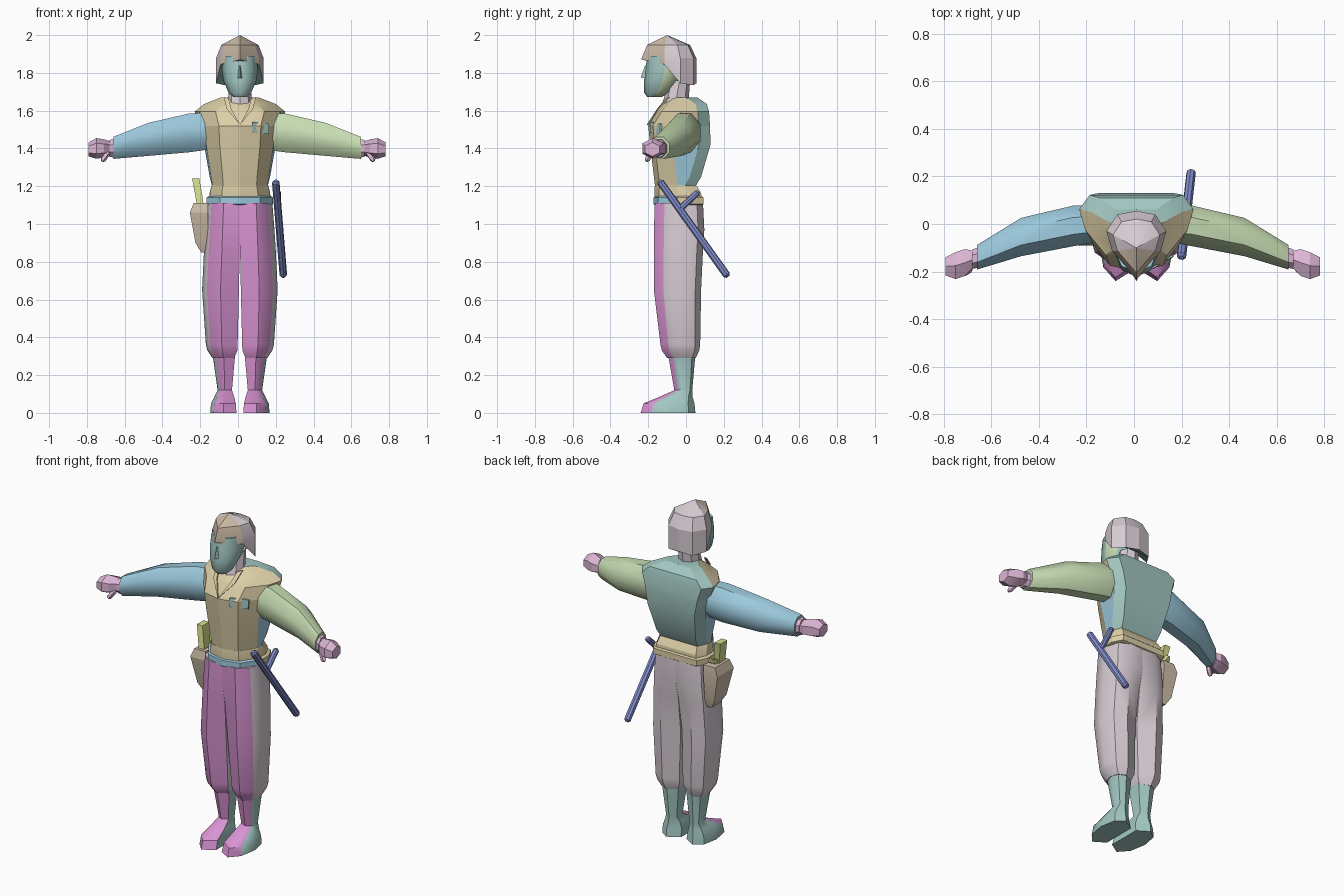
import bpy, bmesh
from math import cos, sin, pi, radians
from mathutils import Vector

cube = bpy.data.objects.get("Cube")
if cube:
    bpy.data.objects.remove(cube, do_unlink=True)


def material(name, *rgb):
    col = [(c / 255) ** 2.2 for c in rgb] + [1]
    m = bpy.data.materials.new(name)
    m.use_nodes = True
    m.diffuse_color = col
    node = next(n for n in m.node_tree.nodes if n.type == 'BSDF_PRINCIPLED')
    node.inputs["Base Color"].default_value = col
    return m


tan = material("tan", 220, 206, 166)
teal = material("pale teal", 160, 197, 192)
blue = material("light blue", 156, 202, 222)
green = material("light green", 196, 218, 176)
magenta = material("magenta", 218, 148, 212)
mauve = material("grey mauve", 214, 203, 210)
pink = material("pink", 220, 180, 212)
brown = material("soft brown", 206, 189, 168)
violet = material("periwinkle", 130, 142, 204)
yellow = material("yellow", 215, 220, 140)
CX = 0.01  # body centre line


def loft(name, rings, mats, rule=None, angle=35):
    """Skin a stack of equal rings; rule(i, n) picks the material of side i, caps use the last."""
    bm = bmesh.new()
    rows = [[bm.verts.new(p) for p in r] for r in rings]
    n = len(rows[0])
    for a, b in zip(rows, rows[1:]):
        for i in range(n):
            j = (i + 1) % n
            f = bm.faces.new((a[i], a[j], b[j], b[i]))
            f.material_index = rule(i, n) if rule else 0
    for r in (rows[0], rows[-1]):
        bm.faces.new(r).material_index = len(mats) - 1
    bmesh.ops.remove_doubles(bm, verts=bm.verts, dist=0.0002)
    bmesh.ops.recalc_face_normals(bm, faces=bm.faces)
    me = bpy.data.meshes.new(name)
    bm.to_mesh(me)
    bm.free()
    for m in mats:
        me.materials.append(m)
    ob = bpy.data.objects.new(name, me)
    bpy.context.collection.objects.link(ob)
    bpy.ops.object.select_all(action='DESELECT')
    ob.select_set(True)
    bpy.context.view_layer.objects.active = ob
    bpy.ops.object.shade_smooth_by_angle(angle=radians(angle))
    return ob


def mirrored(half, z):
    """Full ring from half-outline points running front to back."""
    other = [(-x, y) for x, y in half[-2:0:-1]]
    return [(CX + x, y, z) for x, y in half + other]


def oval(z, w, yf, yb, n=8):
    c, r = (yf + yb) / 2, (yb - yf) / 2
    return [(CX + w * sin(2 * pi * i / n), c - r * cos(2 * pi * i / n), z) for i in range(n)]


def rod(name, a, b, r, mat, n=8):
    a, b = Vector(a), Vector(b)
    u = (b - a).orthogonal().normalized()
    v = (b - a).normalized().cross(u)
    ring = [(u * cos(2 * pi * i / n) + v * sin(2 * pi * i / n)) * r for i in range(n)]
    tip = (b - a).normalized() * r * 0.6
    return loft(name, [[a - tip + p * .5 for p in ring], [a + p for p in ring],
                       [b + p for p in ring], [b + tip + p * .5 for p in ring]], [mat])


def rect(z, x0, x1, y0, y1):
    return [(x0, y0, z), (x1, y0, z), (x1, y1, z), (x0, y1, z)]


def plate(name, pts, mat, thick=0.008):
    return loft(name, [pts, [(x, y - thick, z) for x, y, z in pts]], [mat])


# Trousers and boots: seven-sided rings, front sides in their own colour
def leg_ring(s, z, xi, xo, yf, yb, k):
    m, xm = (yf + yb) / 2, xi + (xo - xi) * 0.5
    q = xi + (xo - xi) * 0.87
    pts = [(xi, m + k * (yf - m)), (xm, yf), (q, m + .6 * (yf - m)), (xo, m + .1 * (yb - m)),
           (q, m + .75 * (yb - m)), (xm, yb), (xi, m + k * (yb - m))]
    return [(CX + s * x, y, z) for x, y in pts]


trousers = [(1.11, 0, .172, -.165, .09, .97), (.97, 0, .183, -.17, .097, .92),
            (.86, .001, .19, -.17, .09, .75), (.65, .005, .2, -.17, .08, .6),
            (.36, .012, .18, -.135, .075, .6), (.33, .013, .172, -.128, .07, .6),
            (.29, .03, .145, -.1, .052, .6)]
boots = [(.31, .025, .145, -.095, .05, .6), (.12, .042, .118, -.062, .033, .6),
         (.085, .03, .135, -.14, .035, .6), (.05, .022, .153, -.225, .045, .65),
         (0, .018, .157, -.24, .05, .7)]
for side, s in (("left", 1), ("right", -1)):
    front = lambda i, n: 0 if i < 2 else 1
    loft(side + "_trouser_leg", [leg_ring(s, *r) for r in trousers], [magenta, mauve], front, 40)
    loft(side + "_boot", [leg_ring(s, *r) for r in boots], [magenta, teal], front, 40)


# Vest: tan front, blue flanks, teal back
def vest_ring(z, w, wb, yf, yb, depth=.12):
    return mirrored([(0, yf), (.6 * w, yf + .025), (w, yf + depth), (wb, yb - .06),
                     (.82 * wb, yb), (0, yb)], z)


def vest_rule(i, n):
    i = min(i, n - 1 - i)
    return 0 if i < 2 else 1 if i == 2 else 2


loft("vest", [vest_ring(1.19, .145, .145, -.163, .045), vest_ring(1.25, .152, .16, -.17, .08),
              vest_ring(1.42, .178, .19, -.19, .13), vest_ring(1.52, .185, .212, -.2, .127)],
     [tan, blue, teal], vest_rule, 25)
loft("vest_shoulders", [vest_ring(1.52, .185, .212, -.2, .127),
                        vest_ring(1.595, .215, .24, -.155, .122, .13),
                        vest_ring(1.635, .15, .19, -.125, .11, .12),
                        vest_ring(1.67, .085, .1, -.085, .06, .07)],
     [tan, teal], lambda i, n: 0 if vest_rule(i, n) < 2 else 1, 25)
loft("vest_hem", [vest_ring(1.13, .16, .163, -.165, .083), vest_ring(1.165, .158, .16, -.168, .08),
                  vest_ring(1.205, .15, .15, -.165, .055)], [tan], None, 25)
loft("belt", [vest_ring(1.1, .165, .165, -.165, .085, .13), vest_ring(1.105, .176, .176, -.172, .093, .13),
              vest_ring(1.14, .176, .176, -.172, .093, .13), vest_ring(1.147, .165, .165, -.165, .085, .13)],
     [blue, tan], lambda i, n: 0 if vest_rule(i, n) == 0 else 1, 25)

# Collar lapels and chest pocket lie on the vest front
for side, s in (("left", 1), ("right", -1)):
    plate(side + "_lapel", [(CX + s * x, y, z) for x, y, z in
                            ((0, -.2, 1.525), (.07, -.142, 1.61), (.085, -.085, 1.672),
                             (.06, -.1, 1.665), (.045, -.145, 1.61))], tan)
plate("chest_pocket", [(.077, -.182, 1.485), (.165, -.13, 1.475),
                       (.165, -.127, 1.53), (.077, -.18, 1.54)], teal, .009)

# Neck and head
loft("neck", [oval(1.55, .075, -.145, .0), oval(1.63, .065, -.127, .012), oval(1.76, .055, -.09, .022)],
     [mauve])
loft("head", [oval(1.672, .035, -.205, -.13), oval(1.695, .06, -.222, -.085),
              oval(1.76, .088, -.222, -.03), oval(1.82, .095, -.215, -.01),
              oval(1.89, .09, -.205, -.01)], [teal, green, blue],
     lambda i, n: 1 if i == 2 else 2 if i == 5 else 0, 50)
loft("nose", [[(CX - .017, -.205, 1.77), (CX + .017, -.205, 1.77), (CX, -.24, 1.775)],
              [(CX - .006, -.205, 1.84), (CX + .006, -.205, 1.84), (CX, -.217, 1.84)]], [teal])

# Helmet: rim drops towards the nape, crown narrows to a point
half = [(0, -.235), (.102, -.115), (.126, -.03), (.08, .04), (0, .055)]
rim = mirrored(half, 0)
drop = [1.87, 1.845, 1.745, 1.735, 1.745]
drop += drop[3:0:-1]


def crown(z, k):
    return [(CX + (x - CX) * k, -.1 + (y + .1) * k, z) for x, y, _ in rim]


loft("helmet", [[(x, y, z) for (x, y, _), z in zip(rim, drop)], crown(1.878, 1),
                crown(1.948, .78), crown(2.0, .001)],
     [brown, mauve, teal], lambda i, n: 0 if i in (0, n - 1) else 1, 20)


# Arms and hands reach sideways and slightly forward
def arm_ring(s, x, cy, cz, ry, rz, n=8):
    return [(s * x - .005, cy + ry * cos(2 * pi * (i + .5) / n) * 1.05,
             cz + rz * sin(2 * pi * (i + .5) / n) * 1.05) for i in range(n)]


sleeve = [(.16, .0, 1.49, .08, .1), (.25, -.008, 1.483, .088, .106),
          (.47, -.055, 1.448, .083, .09), (.655, -.14, 1.403, .053, .06)]
wrist = [(.64, -.138, 1.4, .045, .05), (.675, -.148, 1.4, .042, .047)]
hand = [(.67, -.148, 1.4, .038, .036), (.705, -.162, 1.4, .062, .046),
        (.745, -.175, 1.4, .062, .052), (.787, -.178, 1.395, .042, .035)]
for side, s, col in (("left", 1, green), ("right", -1, blue)):
    loft(side + "_sleeve", [arm_ring(s, *r) for r in sleeve], [col], None, 45)
    loft(side + "_wrist", [arm_ring(s, *r) for r in wrist], [pink])
    loft(side + "_hand", [arm_ring(s, *r, n=6) for r in hand], [pink], None, 25)
    rod(side + "_thumb", (s * .69, -.19, 1.375), (s * .715, -.205, 1.34), .015, pink, 5)

# Baton with side handle on the left hip
rod("baton", (.2, -.135, 1.22), (.24, .215, .73), .02, violet)
rod("baton_handle", (.212, -.025, 1.085), (.212, .06, 1.165), .017, violet)

# Holster and pistol grip on the right hip
loft("holster", [rect(1.11, -.235, -.16, -.08, .06), rect(1.06, -.255, -.16, -.09, .065),
                 rect(.9, -.225, -.16, -.065, .05), rect(.85, -.195, -.165, -.045, .035)],
     [brown], None, 20)
loft("pistol_grip", [rect(1.07, -.215, -.18, -.065, .0), rect(1.13, -.222, -.185, -.06, .0),
                     rect(1.24, -.243, -.205, -.045, .02)], [yellow], None, 20)
rod("pistol_hammer", (-.2, .0, 1.12), (-.2, .05, 1.14), .018, yellow, 4)
